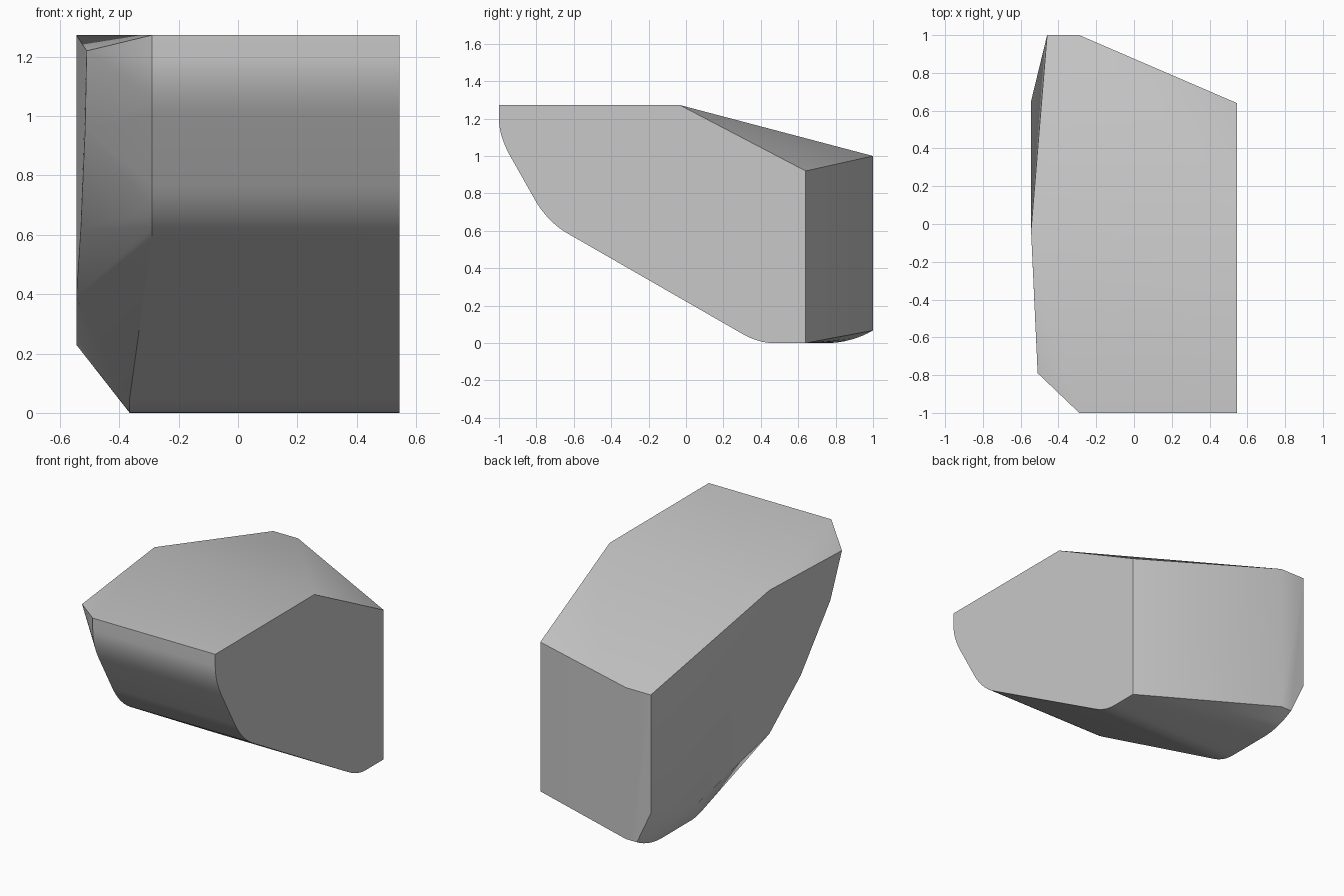
import bpy
import bmesh
import math
from mathutils import Vector

default_cube = bpy.data.objects.get("Cube")
if default_cube:
    bpy.data.objects.remove(default_cube, do_unlink=True)

# Main dimensions
SIDE = 0.545
TOP = 1.273
FRONT_INSET = -0.29
BOTTOM_INSET = -0.365


def rounded_corner(start, corner, end, steps=8):
    """Points of a smooth arc in the side (y, z) profile."""
    a, b, c = Vector(start), Vector(corner), Vector(end)
    fractions = [i / steps for i in range(steps + 1)]
    return [a.lerp(b, t).lerp(b.lerp(c, t), t) for t in fractions]


def place_profile(profile, x):
    """Stand a side profile at the given x position."""
    return [Vector((x, y, z)) for y, z in profile]


def grey_material():
    material = bpy.data.materials.new("plain_grey")
    material.use_nodes = True
    colour = (0.58, 0.58, 0.58, 1)
    material.diffuse_color = colour
    shader = material.node_tree.nodes["Principled BSDF"]
    shader.inputs["Base Color"].default_value = colour
    return material


def convex_body(name, points, material):
    """Wrap the section points in a clean closed skin."""
    bm = bmesh.new()
    for point in points:
        bm.verts.new(point)
    result = bmesh.ops.convex_hull(bm, input=bm.verts[:])
    hidden = set(result["geom_interior"]) | set(result["geom_unused"])
    hidden_verts = [item for item in hidden
                    if isinstance(item, bmesh.types.BMVert)]
    bmesh.ops.delete(bm, geom=hidden_verts, context="VERTS")
    bmesh.ops.dissolve_limit(bm, angle_limit=math.radians(0.5),
                             verts=bm.verts[:], edges=bm.edges[:])
    bmesh.ops.recalc_face_normals(bm, faces=bm.faces[:])
    mesh = bpy.data.meshes.new(name)
    bm.to_mesh(mesh)
    bm.free()
    mesh.materials.append(material)
    body = bpy.data.objects.new(name, mesh)
    bpy.context.collection.objects.link(body)
    return body


# Rounded parts of the side profile
brow = [(-1, TOP)] + rounded_corner((-1, 1.2), (-1, 1.106), (-0.94, 1))
chin = rounded_corner((-0.81, 0.77), (-0.743, 0.652), (-0.64, 0.59))
belly = rounded_corner((0.3, 0.05), (0.387, 0), (0.47, 0))
heel = rounded_corner((0.75, 0), (0.88, 0), (1, 0.067))

# Flat side and the bevelled sections toward the other side
flat_side = brow + chin + belly + [(-0.035, TOP), (0.64, 0.92), (0.64, 0)]
front_section = brow + chin + [(1, 1), (1, 0.067)]
points = place_profile(flat_side, SIDE)
points += place_profile(front_section, FRONT_INSET)
points += place_profile(belly + heel, BOTTOM_INSET)

# Faceted side, with its curved leading edge
points += place_profile([(-0.035, TOP), (-0.035, 0.39), (0.65, 0.23)], -SIDE)
points += place_profile([(1, 1), (1, 0.27)], -0.46)
points += place_profile([(-0.79, 1.22)], -0.51)
points += place_profile([(-0.67, 0.96)], -0.515)
points += place_profile([(-0.36, 0.62)], -0.53)

body = convex_body("bevelled_block", points, grey_material())

# Smooth the rounded corners and keep the bevels crisp
bpy.ops.object.select_all(action="DESELECT")
body.select_set(True)
bpy.context.view_layer.objects.active = body
bpy.ops.object.shade_smooth_by_angle(angle=math.radians(30))
